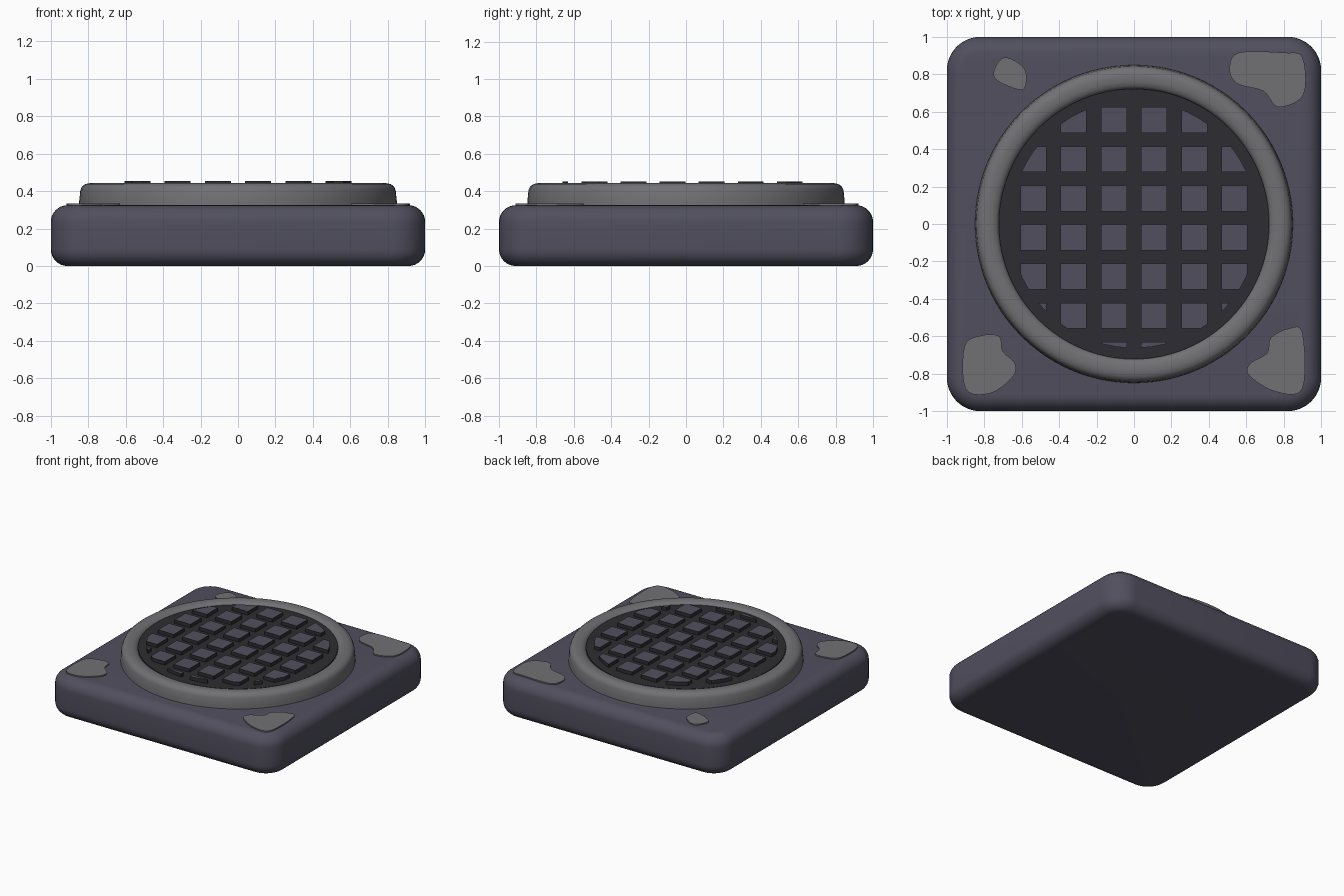
import bpy, bmesh, math
from mathutils import Vector

if "Cube" in bpy.data.objects:
    bpy.data.objects.remove(bpy.data.objects["Cube"])


def material(name, rgb):
    m = bpy.data.materials.new(name)
    m.diffuse_color = (*rgb, 1)
    m.use_nodes = True
    m.node_tree.nodes["Principled BSDF"].inputs["Base Color"].default_value = m.diffuse_color
    return m


STONE = material("violet_stone", (0.082, 0.078, 0.112))
GREY = material("worn_grey", (0.165, 0.165, 0.178))
DARK = material("dark_iron", (0.027, 0.027, 0.032))


def finish(bm, name, mats, angle=40):
    bmesh.ops.recalc_face_normals(bm, faces=bm.faces)
    me = bpy.data.meshes.new(name)
    bm.to_mesh(me)
    bm.free()
    ob = bpy.data.objects.new(name, me)
    bpy.context.collection.objects.link(ob)
    for m in mats:
        me.materials.append(m)
    bpy.ops.object.select_all(action='DESELECT')
    ob.select_set(True)
    bpy.context.view_layer.objects.active = ob
    bpy.ops.object.shade_smooth_by_angle(angle=math.radians(angle))
    return ob


def loft(bm, loops, cap=True):
    rows = [[bm.verts.new(p) for p in loop] for loop in loops]
    n = len(rows[0])
    for a, b in zip(rows, rows[1:]):
        for i in range(n):
            j = (i + 1) % n
            bm.faces.new((a[i], a[j], b[j], b[i]))
    if cap:
        bm.faces.new(rows[0][::-1])
        bm.faces.new(rows[-1])
    return rows


def circle(r, z, n=96):
    return [(r * math.cos(2 * math.pi * i / n), r * math.sin(2 * math.pi * i / n), z)
            for i in range(n)]


def rounded_square(inset, z, radius=0.18, seg=8):
    r, c = radius - inset, 1 - radius
    pts = []
    for k, (sx, sy) in enumerate([(1, 1), (-1, 1), (-1, -1), (1, -1)]):
        for i in range(seg + 1):
            a = math.pi / 2 * (k + i / seg)
            pts.append((sx * c + r * math.cos(a), sy * c + r * math.sin(a), z))
    return pts


# Base slab with soft edges
H, F, S = 0.325, 0.09, 8
loops = []
for i in range(S + 1):
    a = math.pi / 2 * i / S
    loops.append(rounded_square(F * (1 - math.sin(a)), F * (1 - math.cos(a))))
for i in range(S + 1):
    a = math.pi / 2 * i / S
    loops.append(rounded_square(F * (1 - math.cos(a)), H - F * (1 - math.sin(a))))
bm = bmesh.new()
loft(bm, loops)
finish(bm, "base_slab", [STONE])

# Raised rim ring
profile = [(0.85, 0.30), (0.848, 0.35), (0.842, 0.405), (0.833, 0.425), (0.815, 0.438),
           (0.79, 0.443), (0.76, 0.441), (0.737, 0.434), (0.724, 0.42), (0.718, 0.40),
           (0.718, 0.30)]
bm = bmesh.new()
rows = loft(bm, [circle(r, z) for r, z in profile + profile[:1]], cap=False)
bmesh.ops.remove_doubles(bm, verts=bm.verts, dist=1e-5)
finish(bm, "rim_ring", [GREY])

# Dark disc inside the ring
bm = bmesh.new()
loft(bm, [circle(0.722, 0.30), circle(0.722, 0.425)])
finish(bm, "grip_disc", [DARK])


def clip_to_circle(poly, R, n=64):
    for k in range(n):
        d = Vector((math.cos(2 * math.pi * k / n), math.sin(2 * math.pi * k / n)))
        out = []
        for p, q in zip(poly, poly[1:] + poly[:1]):
            a, b = p.dot(d) - R, q.dot(d) - R
            if a <= 0:
                out.append(p)
            if a * b < 0:
                out.append(p.lerp(q, a / (a - b)))
        poly = out
        if len(poly) < 3:
            return []
    return poly


# Square studs, trimmed to a circle: iron sides, stone tops
bm = bmesh.new()
half = 0.069
for i in range(6):
    for j in range(7):
        x, y = (i - 2.5) * 0.215, 0.555 - j * 0.209
        sq = [Vector((x + sx * half, y + sy * half))
              for sx, sy in [(-1, -1), (1, -1), (1, 1), (-1, 1)]]
        sq = clip_to_circle(sq, 0.662)
        if sq:
            loft(bm, [[(p.x, p.y, z) for p in sq] for z in (0.41, 0.453)])
bm.normal_update()
for f in bm.faces:
    f.material_index = 1 if f.normal.z > 0.5 and f.calc_center_median().z > 0.44 else 0
finish(bm, "grip_studs", [DARK, STONE], 20)


def smooth_outline(pts, seg=5):
    out, n = [], len(pts)
    for i in range(n):
        p0, p1, p2, p3 = (Vector(pts[(i + k) % n]) for k in (-1, 0, 1, 2))
        for s in range(seg):
            t = s / seg
            out.append(0.5 * (2 * p1 + (p2 - p0) * t + (2 * p0 - 5 * p1 + 4 * p2 - p3) * t * t
                              + (3 * p1 - p0 - 3 * p2 + p3) * t ** 3))
    return out


# Worn patches on the four corners
patches = {
    "patch_back_right": [(.51, .83), (.56, .915), (.80, .915), (.90, .89), (.905, .69),
                         (.77, .625), (.69, .71), (.55, .75)],
    "patch_back_left": [(-.74, .84), (-.69, .89), (-.61, .855), (-.575, .80), (-.59, .72),
                        (-.67, .735), (-.745, .78)],
    "patch_front_left": [(-.905, -.65), (-.81, -.595), (-.72, -.60), (-.70, -.68),
                         (-.635, -.745), (-.65, -.82), (-.77, -.905), (-.90, -.88)],
    "patch_front_right": [(.90, -.58), (.82, -.56), (.73, -.61), (.71, -.69), (.62, -.745),
                          (.615, -.81), (.755, -.895), (.90, -.88)],
}
for name, pts in patches.items():
    bm = bmesh.new()
    line = smooth_outline(pts)
    loft(bm, [[(p.x, p.y, z) for p in line] for z in (0.315, 0.334)])
    finish(bm, name, [GREY])
